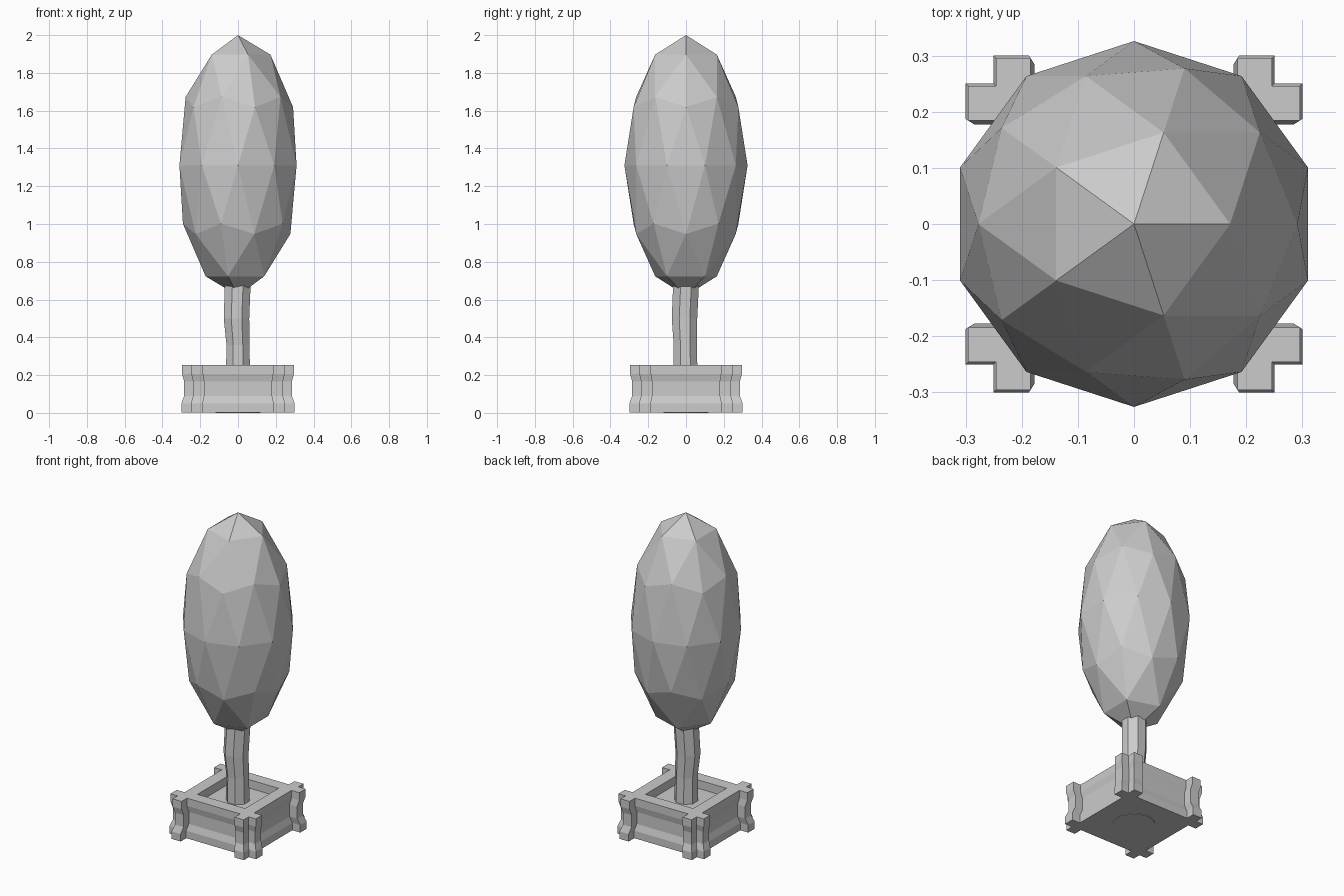
import bpy, bmesh
from math import cos, sin, pi

cube = bpy.data.objects.get("Cube")
if cube:
    bpy.data.objects.remove(cube, do_unlink=True)

grey = bpy.data.materials.new("plain_grey")
grey.use_nodes = True
colour = (0.6, 0.6, 0.6, 1)
grey.diffuse_color = colour
grey.node_tree.nodes["Principled BSDF"].inputs["Base Color"].default_value = colour


def finish(name, bm):
    bmesh.ops.recalc_face_normals(bm, faces=bm.faces)
    mesh = bpy.data.meshes.new(name)
    bm.to_mesh(mesh)
    bm.free()
    mesh.materials.append(grey)
    obj = bpy.data.objects.new(name, mesh)
    bpy.context.collection.objects.link(obj)
    return obj


def loft(name, rings):
    """Skin a list of equal-length rings of points and cap both ends."""
    bm = bmesh.new()
    loops = [[bm.verts.new(p) for p in ring] for ring in rings]
    n = len(loops[0])
    for a, b in zip(loops, loops[1:]):
        for i in range(n):
            j = (i + 1) % n
            bm.faces.new((a[i], a[j], b[j], b[i]))
    bm.faces.new(loops[0][::-1])
    bm.faces.new(loops[-1])
    return finish(name, bm)


def circle(radius, z, sides, cx=0, cy=0):
    step = 2 * pi / sides
    return [(cx + radius * cos((i + 0.5) * step), cy + radius * sin((i + 0.5) * step), z)
            for i in range(sides)]


# Planter: square plan with notched corner posts, waisted sides and a sunken bed
WALL, POST, INNER = 0.245, 0.3, 0.187
corner = [(WALL, INNER), (POST, INNER), (POST, 0.25), (0.25, 0.25),
          (0.25, POST), (INNER, POST), (INNER, WALL)]
plan = []
for turn in range(4):
    for x, y in corner:
        for _ in range(turn):
            x, y = -y, x
        plan.append((x, y))
profile = [(0.003, 1.0), (0.05, 1.0), (0.09, 0.95), (0.165, 0.95), (0.205, 0.985), (0.253, 0.985)]
planter = loft("planter", [[(x * s, y * s, z) for x, y in plan] for z, s in profile])
bm = bmesh.new()
bm.from_mesh(planter.data)
bm.faces.ensure_lookup_table()
top = max(bm.faces, key=lambda f: f.calc_center_median().z)
rim = list(top.verts)
bmesh.ops.delete(bm, geom=[top], context='FACES_ONLY')
BED = 0.165
square = [(BED, -BED), (BED, BED), (-BED, BED), (-BED, -BED)]
upper = [bm.verts.new((x, y, 0.253)) for x, y in square]
lower = [bm.verts.new((x, y, 0.2)) for x, y in square]
for i in range(4):
    j = (i + 1) % 4
    bm.faces.new((upper[i], upper[j], lower[j], lower[i]))
bm.faces.new(lower)
# Each rim side is split at the middle of its corner post
n = len(corner)
for i in range(4):
    start = i * n + 3
    outer = [rim[(start + k) % len(rim)] for k in range(n + 1)]
    bm.faces.new(outer + [upper[(i + 2) % 4], upper[(i + 1) % 4]])
bmesh.ops.recalc_face_normals(bm, faces=bm.faces)
bm.to_mesh(planter.data)
bm.free()

# Thin round foot under the planter
loft("planter_foot", [circle(0.12, z, 24) for z in (0, 0.004)])

# Slightly crooked eight-sided trunk
trunk = [(0.069, 0.19, 0, -0.002), (0.066, 0.36, 0, -0.004),
         (0.073, 0.5, -0.008, -0.008), (0.074, 0.72, 0, 0.002)]
loft("trunk", [circle(r, z, 8, cx, cy) for r, z, cx, cy in trunk])

# Faceted egg-shaped crown
bm = bmesh.new()
bmesh.ops.create_icosphere(bm, subdivisions=2, radius=1)
bmesh.ops.scale(bm, vec=(0.326, 0.326, 0.69), verts=bm.verts)
bmesh.ops.translate(bm, vec=(0, 0, 1.31), verts=bm.verts)
finish("crown", bm)
